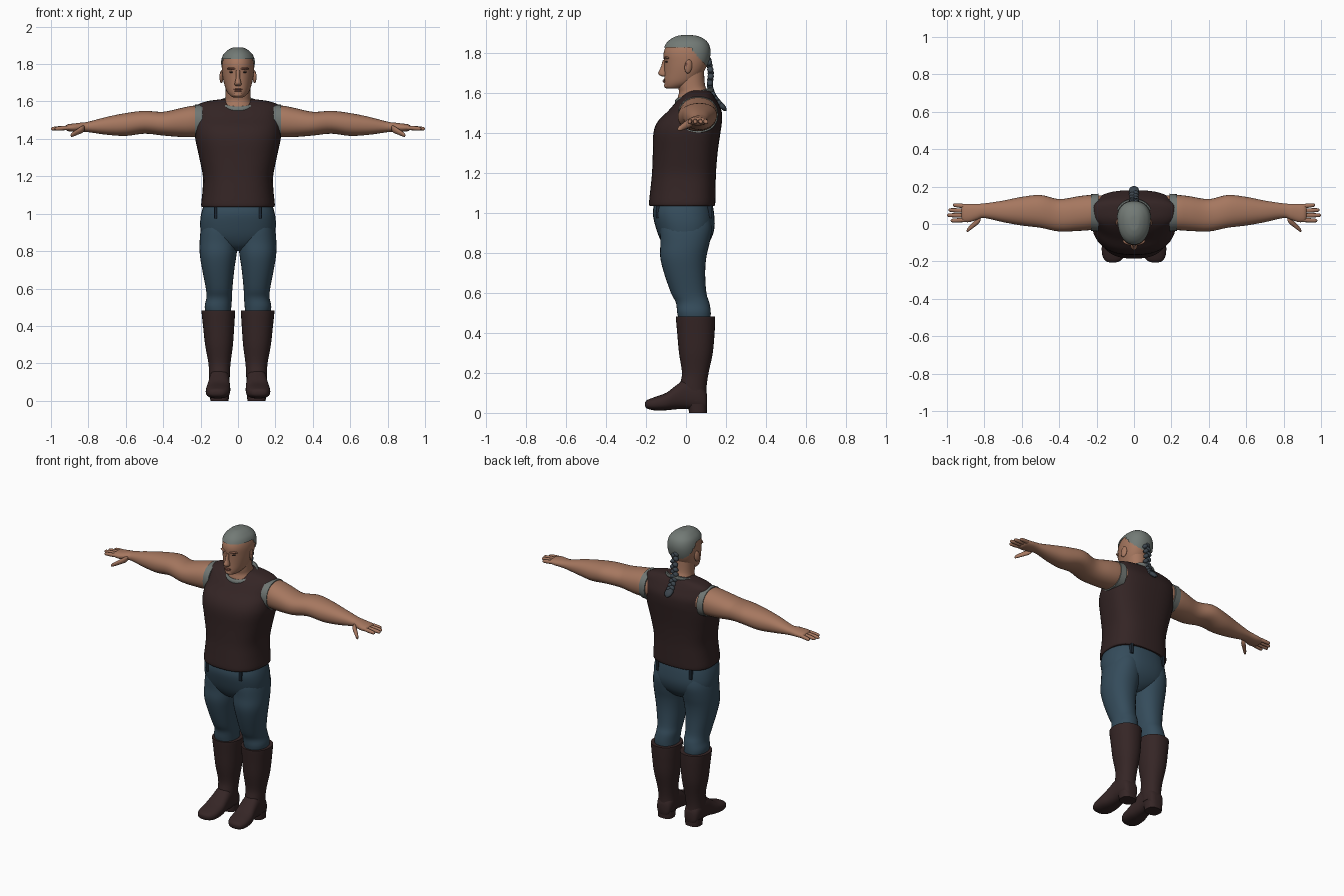
import bpy, bmesh, math
from mathutils import Vector


def material(name, rgb):
    m = bpy.data.materials.new(name)
    m.diffuse_color = (*rgb, 1)
    return m


SKIN = material("skin", (0.38, 0.185, 0.115))
SHIRT = material("dark_brown_cloth", (0.034, 0.018, 0.018))
BOOT = material("boot_leather", (0.036, 0.019, 0.019))
DENIM = material("blue_denim", (0.035, 0.072, 0.105))
SEAM = material("dark_denim", (0.012, 0.022, 0.035))
HAIR = material("grey_hair", (0.17, 0.195, 0.18))
TRIM = material("grey_trim", (0.16, 0.18, 0.17))
BRAID = material("slate_braid", (0.045, 0.06, 0.075))
LIP = material("lip", (0.25, 0.095, 0.065))
DARK = material("eye_dark", (0.03, 0.02, 0.018))


def finish(name, bm, mat, mirror=False, angle=50):
    bmesh.ops.recalc_face_normals(bm, faces=bm.faces)
    me = bpy.data.meshes.new(name)
    bm.to_mesh(me)
    bm.free()
    me.materials.append(mat)
    for p in me.polygons:
        p.use_smooth = True
    me.set_sharp_from_angle(angle=math.radians(angle))
    ob = bpy.data.objects.new(name, me)
    bpy.context.collection.objects.link(ob)
    if mirror:
        mod = ob.modifiers.new("Mirror", 'MIRROR')
        mod.use_mirror_merge = False
    return ob


def spline(rows, n):
    """Catmull-Rom interpolation through the section rows."""
    out = []
    for i in range(len(rows) - 1):
        a, b, c, d = (rows[max(i - 1, 0)], rows[i], rows[i + 1], rows[min(i + 2, len(rows) - 1)])
        for k in range(n):
            t = k / n
            out.append([0.5 * (2 * q + (r - p) * t + (2 * p - 5 * q + 4 * r - s) * t * t
                               + (3 * q - p - 3 * r + s) * t ** 3) for p, q, r, s in zip(a, b, c, d)])
    return out + [list(rows[-1])]


def loft(name, axis, rows, mat, mirror=False, p=2.2, taper=0, sides=32, n=4, keep=None):
    """Rows are (position on axis, min/max of first cross axis, min/max of second)."""
    bm = bmesh.new()
    rings = []
    for t, a0, a1, b0, b1 in spline(rows, n):
        ring = []
        for k in range(sides):
            w = 2 * math.pi * k / sides
            c, s = math.cos(w), math.sin(w)
            u = math.copysign(abs(c) ** (2 / p), c)
            v = math.copysign(abs(s) ** (2 / p), s)
            a = (a0 + a1) / 2 + (a1 - a0) / 2 * u * (1 + taper * v)
            b = (b0 + b1) / 2 + (b1 - b0) / 2 * v
            ring.append(bm.verts.new({'x': (t, a, b), 'y': (a, t, b), 'z': (a, b, t)}[axis]))
        rings.append(ring)
    for r, q in zip(rings, rings[1:]):
        for k in range(sides):
            j = (k + 1) % sides
            bm.faces.new((r[k], r[j], q[j], q[k]))
    bm.faces.new(rings[0])
    bm.faces.new(rings[-1])
    if keep:
        bad = [f for f in bm.faces if not keep(f.calc_center_median())]
        bmesh.ops.delete(bm, geom=bad, context='FACES')
    return finish(name, bm, mat, mirror)


def blob(name, loc, size, mat, mirror=False, rot=(0, 0, 0)):
    bm = bmesh.new()
    bmesh.ops.create_uvsphere(bm, u_segments=16, v_segments=10, radius=1)
    bmesh.ops.scale(bm, vec=size, verts=bm.verts)
    for ax, r in zip('XYZ', rot):
        from mathutils import Matrix
        bmesh.ops.rotate(bm, cent=(0, 0, 0), matrix=Matrix.Rotation(r, 3, ax), verts=bm.verts)
    bmesh.ops.translate(bm, vec=loc, verts=bm.verts)
    return finish(name, bm, mat, mirror)


def sym(rows):
    return [(z, -w, w, a, b) for z, w, a, b in rows]


# Sleeveless shirt
loft("shirt", 'z', sym([
    (1.035, .185, -.175, .14), (1.045, .195, -.185, .146), (1.12, .188, -.178, .148),
    (1.2, .186, -.17, .15), (1.3, .205, -.166, .158), (1.4, .226, -.163, .172),
    (1.46, .228, -.14, .18), (1.51, .226, -.09, .178), (1.555, .223, -.05, .158),
    (1.583, .212, -.02, .142), (1.602, .16, .005, .128), (1.612, .09, .025, .115)]),
    SHIRT, p=2.6, taper=.08, sides=48)

# Grey collar, tilted down towards the front
bm = bmesh.new()
N, M = 40, 8
grid = []
for i in range(N):
    w = 2 * math.pi * i / N
    ring = []
    for k in range(M):
        q = 2 * math.pi * k / M
        r = .086 + .010 * math.cos(q)
        y = r * math.sin(w)
        ring.append(bm.verts.new((1.07 * r * math.cos(w), .04 + y, 1.588 + .33 * y + .014 * math.sin(q))))
    grid.append(ring)
for i in range(N):
    for k in range(M):
        a, b = grid[i], grid[(i + 1) % N]
        bm.faces.new((a[k], b[k], b[(k + 1) % M], a[(k + 1) % M]))
finish("collar", bm, TRIM)

# Arms with armhole trim
loft("armhole_trim", 'x', [(.19, -.04, .162, 1.4, 1.583), (.231, -.036, .159, 1.403, 1.583)],
     TRIM, True)
loft("arm", 'x', [
    (.15, -.02, .15, 1.42, 1.57), (.23, -.032, .155, 1.41, 1.578), (.3, -.037, .148, 1.41, 1.566),
    (.4, -.04, .133, 1.418, 1.545), (.5, -.02, .155, 1.428, 1.55), (.6, -.008, .145, 1.416, 1.538),
    (.7, .01, .125, 1.422, 1.518), (.8, .032, .11, 1.436, 1.492), (.84, .022, .108, 1.438, 1.487),
    (.88, .01, .108, 1.438, 1.482), (.91, .012, .105, 1.442, 1.478), (.922, .025, .095, 1.45, 1.47)],
    SKIN, True)

# Fingers and thumb
for i, (y0, y1, tip) in enumerate([(.094, .102, .968), (.07, .075, .992), (.046, .047, 1.0), (.022, .018, .98)]):
    rows = []
    for f, r in [(0, .011), (.5, .0115), (.85, .010), (.96, .007), (1, .002)]:
        y, z = y0 + (y1 - y0) * f, 1.461 - .007 * f
        rows.append((.89 + (tip - .89) * f, y - r, y + r, z - r, z + r))
    loft(f"finger_{i + 1}", 'x', rows, SKIN, True, sides=12, n=3)
rows = []
for f, r in [(0, .01), (.15, .019), (.5, .016), (.8, .013), (.95, .009), (1, .002)]:
    y, z = .03 - .067 * f, 1.458 - .04 * f
    rows.append((.82 + .075 * f, y - r, y + r, z - r, z + r))
loft("thumb", 'x', rows, SKIN, True, sides=12, n=3)

# Trousers
loft("trouser_hips", 'z', sym([
    (.80, .03, -.06, .05), (.825, .1, -.1, .09), (.87, .185, -.13, .125), (.93, .202, -.152, .143),
    (1.0, .197, -.166, .14), (1.06, .178, -.155, .13)]), DENIM, p=2.4)
loft("trouser_leg", 'z', [
    (.44, .04, .165, -.03, .12), (.5, .036, .178, -.044, .124), (.55, .032, .169, -.05, .117),
    (.6, .03, .172, -.075, .102), (.7, .02, .191, -.11, .096), (.78, .008, .204, -.129, .102),
    (.85, .0, .205, -.128, .118), (.92, .0, .198, -.13, .13), (.98, .02, .18, -.12, .12)], DENIM, True)
for name, x, y in [("front_belt_loop", .12, -.137), ("back_belt_loop", .12, .119)]:
    loft(name, 'z', [(.975, x - .008, x + .008, y - .014, y + .012),
                     (1.04, x - .008, x + .008, y - .014, y + .012)], SEAM, True, p=6, sides=16, n=1)

# Boots: shaft, foot and heel
loft("boot_shaft", 'z', [
    (.06, .045, .152, -.01, .104), (.13, .044, .154, -.03, .103), (.2, .04, .158, -.02, .113),
    (.3, .027, .176, -.035, .134), (.4, .02, .187, -.044, .143), (.465, .016, .194, -.05, .146),
    (.482, .016, .195, -.051, .146)], BOOT, True)
loft("boot_foot", 'y', [
    (-.205, .095, .132, .034, .052), (-.195, .07, .155, .022, .064), (-.16, .047, .171, .013, .078),
    (-.1, .041, .171, .013, .1), (-.05, .043, .161, .018, .137), (0, .046, .155, .02, .17),
    (.06, .046, .153, .012, .16), (.095, .055, .143, .012, .12), (.106, .075, .125, .03, .09)],
    BOOT, True, p=2.5)
loft("boot_heel", 'z', [(0, .05, .148, .015, .104), (.045, .047, .151, .01, .105)],
     BOOT, True, p=2.6, n=1)

# Neck and head
loft("neck", 'z', sym([(1.545, .08, -.045, .12), (1.575, .082, -.042, .122), (1.605, .07, -.035, .112),
                       (1.64, .066, -.04, .095), (1.72, .066, -.04, .09)]), SKIN)
HEAD = [(1.622, .024, -.092, -.045), (1.63, .04, -.105, -.01), (1.655, .06, -.109, .045),
        (1.70, .075, -.108, .085), (1.75, .084, -.109, .108), (1.8, .085, -.112, .116),
        (1.84, .074, -.096, .106), (1.866, .05, -.068, .08), (1.88, .025, -.035, .045),
        (1.883, .008, -.01, .015)]
loft("head", 'z', sym(HEAD), SKIN, taper=.1, sides=40)

# Cropped hair: an offset shell cut along the hairline
loft("hair", 'z', sym([(z + .007, w + .006, a - .004, b + .007) for z, w, a, b in HEAD]), HAIR,
     taper=.1, sides=64, n=10,
     keep=lambda c: c.z > 1.828 - 1.15 * max(0, c.y - .02) and c.z > 1.73)

# Face
loft("nose", 'z', [(1.684, -.013, .013, -.122, -.09), (1.69, -.018, .018, -.134, -.09),
                   (1.702, -.017, .017, -.139, -.09), (1.73, -.010, .010, -.126, -.09),
                   (1.765, -.011, .011, -.116, -.09)], SKIN, sides=16)
blob("brow_ridge", (.034, -.098, 1.776), (.027, .012, .007), SKIN, True, (0, 0, .3))
blob("eyebrow", (.036, -.105, 1.776), (.022, .006, .004), LIP, True, (0, -.1, .35))
blob("eye", (.034, -.097, 1.757), (.014, .006, .005), DARK, True, (0, 0, .3))
blob("upper_lip", (0, -.109, 1.665), (.024, .008, .004), LIP)
blob("lower_lip", (0, -.108, 1.657), (.02, .009, .005), LIP)
blob("chin", (0, -.094, 1.637), (.026, .016, .014), SKIN)
blob("ear", (.088, .012, 1.733), (.009, .02, .035), SKIN, True, (-.15, 0, .35))
blob("ear_hollow", (.094, .006, 1.738), (.004, .009, .018), LIP, True, (-.15, 0, .35))

# Braid of overlapping strands ending in a loose tuft
path = spline([(.112, 1.765), (.124, 1.70), (.12, 1.635), (.14, 1.58), (.168, 1.545)], 4)
for i, (y, z) in enumerate(path):
    side = 1 if i % 2 else -1
    blob(f"braid_strand_{i + 1}", (side * .009, y, z), (.019, .016, .014), BRAID, rot=(0, side * .6, 0))
loft("braid_tuft", 'z', [(1.51, -.006, .006, .19, .203), (1.525, -.024, .024, .17, .202),
                         (1.545, -.024, .024, .155, .19), (1.56, -.01, .01, .145, .17)], BRAID, sides=12)
